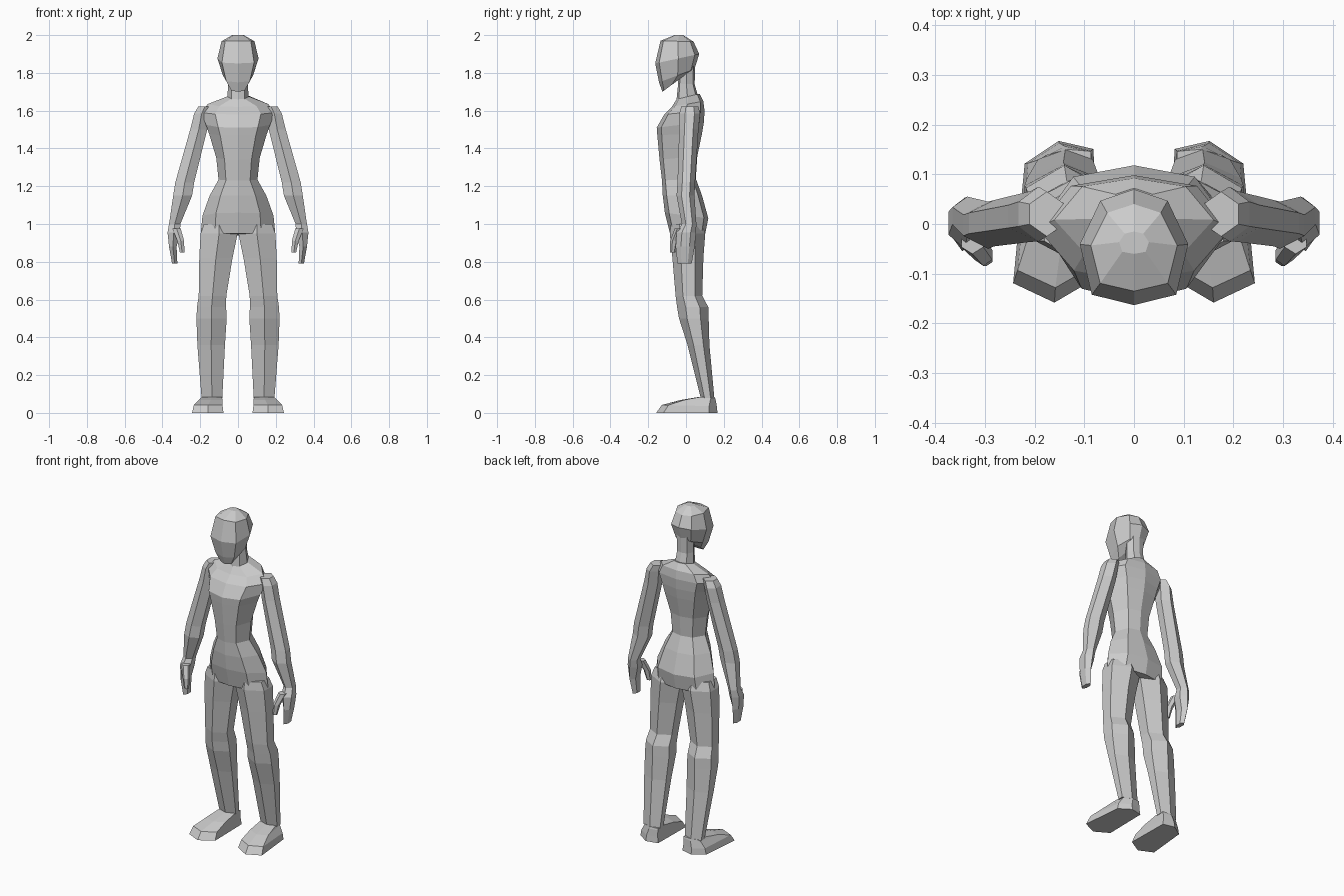
import bpy, bmesh

# Unit cross-sections: x across, y from front (-1) to back (+1)
OCT = [(0, -1), (.62, -.8), (1, 0), (.65, .8), (0, 1), (-.65, .8), (-1, 0), (-.62, -.8)]
HEAD = [(0, -1), (.78, -.82), (1, .05), (.62, .8), (0, 1), (-.62, .8), (-1, .05), (-.78, -.82)]
HEX = [(0, -1), (1, -.45), (1, .45), (0, 1), (-1, .45), (-1, -.45)]
SOLE = [(0, -1), (1, -.76), (.72, .72), (-.1, 1), (-.95, .9), (-1, -.7)]


def loft(name, shape, rings, mirror=False):
    """Each ring: centre x, half width, front y, front z, back y, back z."""
    bm = bmesh.new()
    loops = []
    for cx, w, yf, zf, yb, zb in rings:
        loop = []
        for u, v in shape:
            t = (v + 1) / 2
            loop.append(bm.verts.new((cx + u * w, yf + (yb - yf) * t, zf + (zb - zf) * t)))
        loops.append(loop)
    n = len(shape)
    for a, b in zip(loops, loops[1:]):
        for i in range(n):
            j = (i + 1) % n
            bm.faces.new((a[i], a[j], b[j], b[i]))
    bm.faces.new(loops[0])
    bm.faces.new(loops[-1])
    bmesh.ops.recalc_face_normals(bm, faces=bm.faces)
    mesh = bpy.data.meshes.new(name)
    bm.to_mesh(mesh)
    bm.free()
    ob = bpy.data.objects.new(name, mesh)
    bpy.context.collection.objects.link(ob)
    if mirror:
        ob.modifiers.new("Mirror", 'MIRROR')
    return ob


def level(rows):
    """Rings lying flat: centre x, half width, front y, back y, z."""
    return [(c, w, f, z, b, z) for c, w, f, b, z in rows]


# Torso from crotch to neck base
loft("torso", OCT, [
    (0, .198, -.085, .95, .100, .94),
    (0, .188, -.112, 1.06, .118, 1.03),
    (0, .150, -.123, 1.15, .085, 1.15),
    (0, .103, -.127, 1.23, .052, 1.24),
    (0, .115, -.140, 1.34, .060, 1.36),
    (0, .152, -.152, 1.47, .085, 1.48),
    (0, .170, -.155, 1.51, .095, 1.54),
    (0, .195, -.115, 1.58, .098, 1.60),
    (0, .160, -.075, 1.62, .092, 1.65),
    (0, .058, -.050, 1.66, .072, 1.69)])

# Neck
loft("neck", OCT, level([
    (0, .057, -.050, .068, 1.66), (0, .052, -.042, .046, 1.74), (0, .055, -.040, .048, 1.86)]))

# Head from chin to crown
loft("head", HEAD, [
    (0, .045, -.125, 1.70, -.03, 1.77),
    (0, .080, -.143, 1.75, .045, 1.82),
    (0, .109, -.163, 1.85, .070, 1.90),
    (0, .087, -.135, 1.97, .040, 1.965),
    (0, .030, -.060, 2.0, -.015, 2.0)])

# Arms with hands
loft("arm", HEX, level([
    (.175, .035, -.025, .065, 1.622), (.192, .040, -.035, .075, 1.585),
    (.208, .045, -.036, .066, 1.50), (.282, .050, -.045, .048, 1.22),
    (.293, .050, -.050, .045, 1.15), (.335, .030, -.022, .055, 1.0)]), True)
loft("hand", HEX, level([
    (.335, .030, -.022, .055, 1.0), (.340, .033, -.050, .053, .955),
    (.345, .020, -.055, .046, .88), (.335, .014, -.045, .030, .79)]), True)
loft("thumb", HEX, level([
    (.325, .022, -.060, -.010, .975), (.303, .018, -.084, -.040, .91),
    (.296, .012, -.084, -.055, .85)]), True)

# Legs
loft("leg", HEX, level([
    (.100, .080, -.080, .085, 1.0), (.100, .098, -.086, .102, .95),
    (.117, .088, -.072, .092, .82), (.135, .073, -.055, .086, .62),
    (.140, .077, -.047, .118, .56), (.140, .080, -.037, .120, .50),
    (.142, .073, .008, .124, .36), (.138, .055, .078, .150, .08)]), True)

# Feet
loft("foot", SOLE, [
    (.160, .083, -.158, 0, .167, 0),
    (.158, .076, -.128, .042, .163, .035),
    (.145, .062, -.030, .068, .156, .075),
    (.138, .054, .070, .085, .150, .085)], True)
